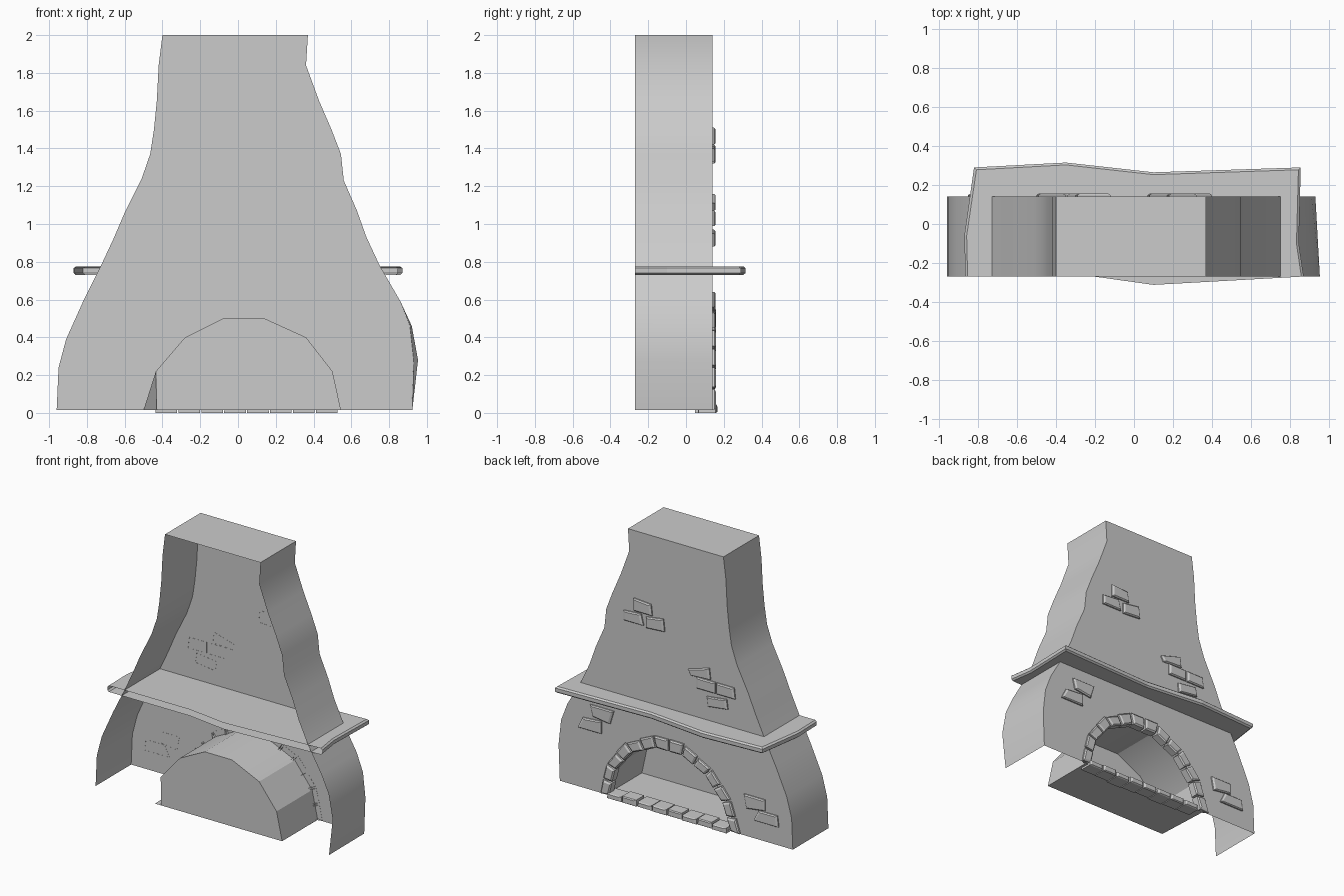
import bpy, bmesh, math, random
from mathutils import Vector

if "Cube" in bpy.data.objects:
    bpy.data.objects.remove(bpy.data.objects["Cube"])
random.seed(4)

FRONT, BACK, BASE = 0.14, -0.27, 0.015


def make(name, polys, smooth=False):
    """Build one object from a list of polygons (lists of xyz points)."""
    bm = bmesh.new()
    for p in polys:
        bm.faces.new([bm.verts.new(v) for v in p])
    bmesh.ops.remove_doubles(bm, verts=bm.verts, dist=0.0005)
    bmesh.ops.recalc_face_normals(bm, faces=bm.faces)
    me = bpy.data.meshes.new(name)
    bm.to_mesh(me)
    bm.free()
    ob = bpy.data.objects.new(name, me)
    bpy.context.collection.objects.link(ob)
    if smooth:
        bpy.ops.object.select_all(action='DESELECT')
        ob.select_set(True)
        bpy.context.view_layer.objects.active = ob
        bpy.ops.object.shade_smooth_by_angle(angle=math.radians(25))
    return ob


def bands(a, b, closed=False):
    """Quads joining two equally long point rows."""
    n = len(a)
    return [[a[i], a[(i + 1) % n], b[(i + 1) % n], b[i]]
            for i in range(n if closed else n - 1)]


def at_y(profile, y):
    return [(x, y, z) for x, z in profile]


# Chimney breast: front wall with arched opening, side walls and cap, open back
left = [(-0.96, BASE), (-0.95, 0.24), (-0.91, 0.39), (-0.82, 0.59), (-0.73, 0.77),
        (-0.66, 0.92), (-0.60, 1.06), (-0.51, 1.24), (-0.465, 1.37), (-0.445, 1.5),
        (-0.43, 1.65), (-0.42, 1.84), (-0.40, 2.0)]
right = [(0.37, 2.0), (0.36, 1.84), (0.43, 1.65), (0.495, 1.5), (0.545, 1.37),
         (0.56, 1.23), (0.63, 1.07), (0.68, 0.93), (0.75, 0.78), (0.86, 0.59),
         (0.91, 0.46), (0.93, 0.28), (0.92, BASE)]
right_back = right[:-3] + [(0.92, 0.46), (0.953, 0.28), (0.923, BASE)]
arch = [(-0.50, BASE), (-0.43, 0.22), (-0.28, 0.40), (-0.08, 0.50),
        (0.14, 0.50), (0.36, 0.40), (0.50, 0.22), (0.545, BASE)]
outline = at_y(left + right, FRONT)
make("chimney_breast",
     [outline + at_y(arch, FRONT)[::-1]] + bands(outline, at_y(left + right_back, BACK)), True)

# Firebox: arched vault, rear wall and floor
arch_back = [(-0.43, BASE), (-0.435, 0.22)] + arch[2:]
vault_back = at_y(arch_back, BACK)
make("firebox", bands(at_y(arch, FRONT), vault_back) + [vault_back], True)
make("firebox_floor", [[(-0.48, BACK, BASE), (0.545, BACK, BASE),
                        (0.545, FRONT, BASE), (-0.50, FRONT, BASE)]])

# Mantel shelf: wavy plan with chamfered rim, open along the back
plan = [(-0.865, -0.27), (-0.87, -0.06), (-0.82, 0.29), (-0.35, 0.315),
        (0.10, 0.265), (0.855, 0.29), (0.845, -0.10), (0.87, -0.27)]


def shelf_row(z, inset):
    return [(x - math.copysign(inset, x) * (abs(x) > 0.6),
             y - (inset if y > 0.2 else 0), z) for x, y in plan]


rows = [shelf_row(*r) for r in ((0.73, 0.012), (0.74, 0), (0.766, 0), (0.776, 0.012))]
rim = [q for a, b in zip(rows, rows[1:]) for q in bands(a, b)]
lids = [r + [(0.10, -0.312, r[0][2]), (-0.20, -0.27, r[0][2])] for r in (rows[0], rows[-1])]
make("mantel_shelf", rim + lids)


def brick(quad, depths, face=0.157, chamfer=0.011):
    """Chamfered block on the wall; quad is xz corners, depths the back y of each."""
    c = Vector((sum(p[0] for p in quad) / 4, sum(p[1] for p in quad) / 4))
    inner = []
    for p in quad:
        d = c - Vector(p)
        inner.append(Vector(p) + d.normalized() * min(chamfer * 1.4, d.length * 0.4))
    root = [(p[0], y, p[1]) for p, y in zip(quad, depths)]
    mid = at_y(quad, face - 0.008)
    top = at_y([(v.x, v.y) for v in inner], face)
    return bands(root, mid, True) + bands(mid, top, True) + [top]


# Loose wall bricks: xz corners, clockwise from top left
wall = [
    (.18, 1.50, .32, 1.51, .32, 1.42, .17, 1.42), (.08, 1.42, .22, 1.40, .22, 1.32, .07, 1.33),
    (.26, 1.41, .40, 1.40, .40, 1.33, .24, 1.33), (-.29, 1.16, -.12, 1.11, -.14, 1.07, -.30, 1.08),
    (-.49, 1.07, -.35, 1.07, -.35, .99, -.50, .99), (-.34, 1.07, -.19, 1.07, -.19, .99, -.34, .99),
    (-.43, .97, -.27, .95, -.28, .88, -.44, .90), (.48, .64, .67, .64, .65, .56, .51, .54),
    (.58, .54, .73, .53, .77, .45, .58, .45), (-.74, .32, -.57, .32, -.59, .22, -.74, .24),
    (-.84, .23, -.69, .23, -.65, .15, -.85, .15)]
for i, w in enumerate(wall):
    make(f"wall_brick_{i + 1}", brick([w[k:k + 2] for k in (0, 2, 4, 6)], [0.139] * 4))

# Arch stones: wedges spaced along the opening's edge
pts = [Vector(p) for p in arch]
lens = [(b - a).length for a, b in zip(pts, pts[1:])]


def along(t):
    d = t * sum(lens)
    for a, b, l in zip(pts, pts[1:], lens):
        if d <= l or b is pts[-1]:
            return a.lerp(b, min(d / l, 1))
        d -= l


N, hub = 14, Vector((0.03, 0.06))
for i in range(N):
    a, b = along((i + 0.06) / N), along((i + 0.94) / N)
    out = 0.045 + random.uniform(-0.008, 0.012)
    na, nb = (a - hub).normalized(), (b - hub).normalized()
    quad = [a + na * out, b + nb * out, b - nb * 0.03, a - na * 0.03]
    quad = [(v.x, max(v.y, BASE)) for v in quad]
    make(f"arch_stone_{i + 1}", brick(quad, [0.139, 0.139, 0.10, 0.10], 0.16))

# Hearth stones along the front of the floor
x, M = -0.44, 8
for i in range(M):
    w = 0.97 / M
    h, y0 = random.uniform(0.035, 0.048), random.uniform(0.03, 0.07)
    quad = [(x + 0.005, h), (x + w - 0.005, h), (x + w - 0.003, 0), (x + 0.003, 0)]
    polys = brick(quad, [y0] * 4, random.uniform(0.158, 0.168))
    make(f"hearth_stone_{i + 1}", polys + [at_y(quad, y0)])
    x += w
